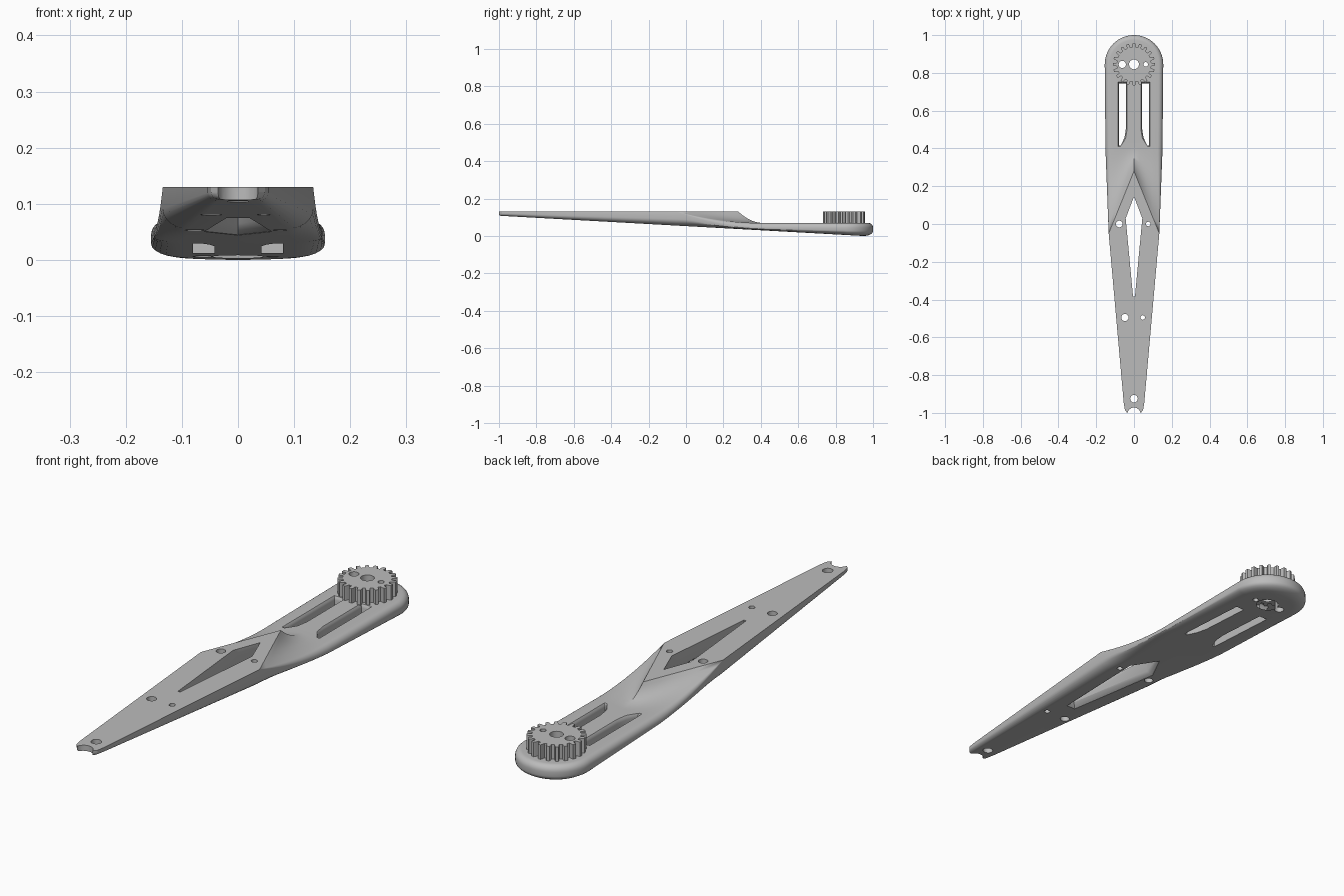
import bpy, bmesh, math

cube = bpy.data.objects.get("Cube")
if cube:
    bpy.data.objects.remove(cube)

grey = bpy.data.materials.new("plain grey")
grey.use_nodes = True
grey.diffuse_color = (0.5, 0.5, 0.5, 1)
grey.node_tree.nodes["Principled BSDF"].inputs["Base Color"].default_value = (0.5, 0.5, 0.5, 1)

TOP, DECK, HUB_Y, HUB_R = 0.13, 0.07, 0.845, 0.155


def underside(y):
    return max(0.0, (0.95 - y) * 0.0555)


def finish(name, bm):
    bmesh.ops.remove_doubles(bm, verts=bm.verts, dist=0.0004)
    bmesh.ops.recalc_face_normals(bm, faces=bm.faces)
    mesh = bpy.data.meshes.new(name)
    bm.to_mesh(mesh)
    bm.free()
    obj = bpy.data.objects.new(name, mesh)
    bpy.context.collection.objects.link(obj)
    mesh.materials.append(grey)
    return obj


def bridge(bm, rings):
    n = len(rings[0])
    for a, b in zip(rings, rings[1:]):
        for i in range(n):
            j = (i + 1) % n
            bm.faces.new((a[i], a[j], b[j], b[i]))


def prism(name, pts, levels, sloped=False):
    """Stack scaled copies of an outline; sloped levels follow the underside."""
    bm = bmesh.new()
    cx = (min(p[0] for p in pts) + max(p[0] for p in pts)) / 2
    cy = (min(p[1] for p in pts) + max(p[1] for p in pts)) / 2
    rings = []
    for z, grow in levels:
        ring = []
        for x, y in pts:
            px = x + math.copysign(grow, x - cx) * (abs(x - cx) > 0.001)
            py = y + math.copysign(grow, y - cy)
            ring.append(bm.verts.new((px, py, z + (underside(y) if sloped else 0))))
        rings.append(ring)
    bridge(bm, rings)
    bm.faces.new(rings[0])
    bm.faces.new(rings[-1])
    return finish(name, bm)


def circle(x, y, r, n=28):
    return [(x + r * math.cos(2 * math.pi * i / n), y + r * math.sin(2 * math.pi * i / n))
            for i in range(n)]


def cut(target, cutter):
    cutter.hide_render = True
    bpy.context.view_layer.objects.active = target
    mod = target.modifiers.new("cut", "BOOLEAN")
    mod.operation, mod.solver, mod.object = "DIFFERENCE", "EXACT", cutter
    bpy.ops.object.modifier_apply(modifier=mod.name)


def half_section(w, top_r, steps=6):
    """Offsets from centre to edge: (x, kind, height) on top, then the bottom fillet."""
    pts = [(f * (w - top_r), "top", 0) for f in (0, 0.25, 0.5, 0.75)]
    for i in range(steps + 1):
        a = math.pi / 2 * i / steps
        pts.append((w - top_r * (1 - math.sin(a)), "top", -top_r * (1 - math.cos(a))))
    for i in range(steps + 1):
        a = math.pi / 2 * i / steps
        pts.append((w - 0.34 * w * (1 - math.cos(a)), "bottom", 1 - math.sin(a)))
    pts.append((0, "bottom", 0))
    return pts


# Arm: rows are (centre y, half width, x scale, y skew, top height, top edge radius)
rows = [(-1, 0.036, 1, 0, TOP, 0), (-0.985, 0.048, 1, 0, TOP, 0),
        (-0.95, 0.054, 1, 0, TOP, 0), (-0.05, 0.134, 1, 0, TOP, 0)]
for i in range(11):  # concave ramp behind the pointed raised deck
    s = i / 10
    w = 0.134 + 0.016 * s
    centre, edge = 0.28 + 0.13 * s, -0.05 + 0.42 * s
    rows.append((centre, w, 1, (edge - centre) / w, DECK + (TOP - DECK) * (1 - s) ** 2, 0.026 * s))
rows.append((0.43, 0.151, 1, 0, DECK, 0.026))
for i in range(15):  # rounded hub end, swept about its centre
    a = math.pi / 2 * (1 - i / 14)
    rows.append((HUB_Y, HUB_R, math.sin(a), math.cos(a), DECK, 0.026))

bm = bmesh.new()
rings = []
for y0, w, sx, sy, top, tr in rows:
    half = half_section(w, tr)
    outline = half + [(-x, k, h) for x, k, h in reversed(half[1:-1])]
    ring = []
    for x, kind, h in outline:
        y = y0 + abs(x) * sy
        b = underside(y)
        z = top + h if kind == "top" else b + h * min(0.035, 0.6 * (top - tr - b))
        ring.append(bm.verts.new((x * sx, y, z)))
    rings.append(ring)
bridge(bm, rings)
bm.faces.new(rings[0])
bmesh.ops.remove_doubles(bm, verts=bm.verts, dist=0.0004)
bmesh.ops.dissolve_degenerate(bm, edges=bm.edges, dist=0.0001)
arm = finish("arm", bm)

# Toothed drive wheel
TEETH = 20
outline = []
for i in range(TEETH):
    for da, r in ((-0.30, 0.092), (-0.24, 0.106), (-0.17, 0.112),
                  (0.17, 0.112), (0.24, 0.106), (0.30, 0.092)):
        a = 2 * math.pi * (i + da) / TEETH
        outline.append((r * math.sin(a), HUB_Y + r * math.cos(a)))
wheel = prism("toothed_wheel", outline, [(DECK - 0.005, 0), (TOP, 0)])

# Pointed window, flared on the underside
window = [(0, 0.145), (-0.044, 0.03), (-0.005, -0.385), (0.005, -0.385), (0.044, 0.03)]
cutters = [prism("window_cutter", window,
                 [(-0.03, 0.016), (0, 0.016), (0.008, 0.007), (0.02, 0), (0.2, 0)], True)]

# Twin slots beside the rib, flared on top
for side in (1, -1):
    slot = [(side * x, y) for x, y in ((0.042, 0.745), (0.08, 0.745), (0.08, 0.415),
                                       (0.068, 0.415), (0.05, 0.46), (0.042, 0.51))]
    cutters.append(prism("slot_cutter", slot,
                         [(-0.05, 0), (0.055, 0), (0.064, 0.002), (0.072, 0.007), (0.1, 0.007)]))

# Screw holes and tip notch
for x, y, r in ((-0.078, 0, 0.018), (0.075, 0, 0.012), (-0.048, -0.495, 0.019),
                (0.046, -0.495, 0.012), (0, -0.925, 0.02), (0, -1.008, 0.036)):
    cutters.append(prism("hole_cutter", circle(x, y, r), [(-0.1, 0), (0.3, 0)]))

# Hub holes pass through both parts, with a recess underneath
hub_cutters = [prism("hub_hole_cutter", circle(x, HUB_Y, r), [(-0.1, 0), (0.3, 0)])
               for x, r in ((0, 0.026), (-0.062, 0.019), (0.062, 0.012))]
recess = prism("hub_recess_cutter", circle(0, HUB_Y, 0.045), [(-0.1, 0), (0.035, 0)])

for c in cutters + hub_cutters + [recess]:
    cut(arm, c)
for c in hub_cutters:
    cut(wheel, c)
for c in cutters + hub_cutters + [recess]:
    bpy.data.objects.remove(c)

# Smooth rounded faces, keep crisp edges
for obj in (arm, wheel):
    bpy.ops.object.select_all(action="DESELECT")
    obj.select_set(True)
    bpy.context.view_layer.objects.active = obj
    bpy.ops.object.shade_smooth_by_angle(angle=math.radians(28))
